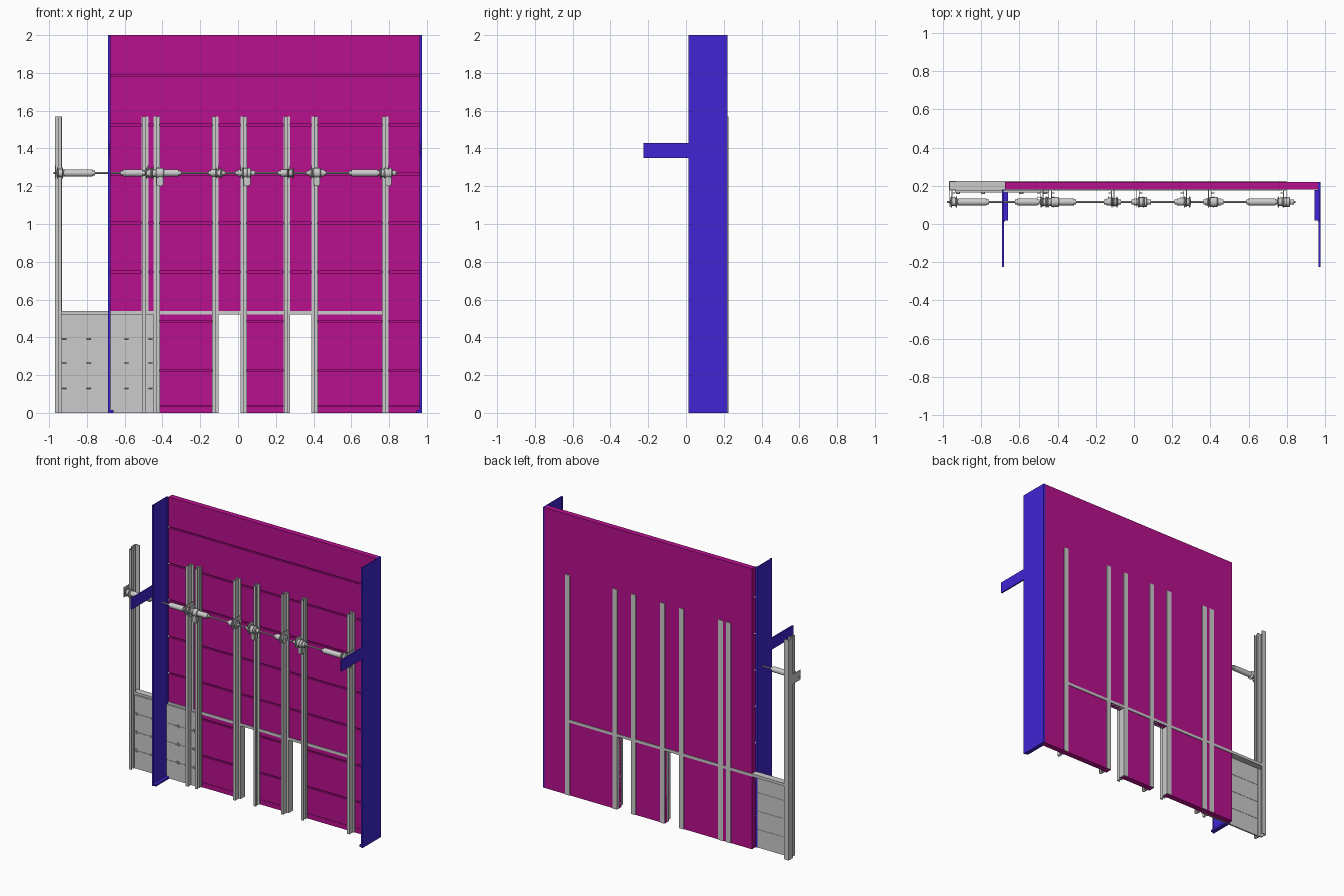
import bpy, bmesh, math
from mathutils import Matrix, Vector

if "Cube" in bpy.data.objects:
    bpy.data.objects.remove(bpy.data.objects["Cube"])


def material(name, rgb):
    m = bpy.data.materials.new(name)
    m.diffuse_color = (*rgb, 1)
    m.use_nodes = True
    m.node_tree.nodes["Principled BSDF"].inputs["Base Color"].default_value = m.diffuse_color
    return m


MAGENTA = material("magenta_panel", (0.48, 0.005, 0.27))
BLUE = material("blue_steel", (0.05, 0.018, 0.65))


def finish(name, bm, mat=None, smooth=False):
    bmesh.ops.recalc_face_normals(bm, faces=bm.faces)
    me = bpy.data.meshes.new(name)
    bm.to_mesh(me)
    bm.free()
    ob = bpy.data.objects.new(name, me)
    bpy.context.collection.objects.link(ob)
    if mat:
        me.materials.append(mat)
    if smooth:
        bpy.ops.object.select_all(action='DESELECT')
        ob.select_set(True)
        bpy.context.view_layer.objects.active = ob
        bpy.ops.object.shade_smooth_by_angle(angle=math.radians(35))
    return ob


def box(bm, x0, x1, y0, y1, z0, z1):
    mid = Vector(((x0 + x1) / 2, (y0 + y1) / 2, (z0 + z1) / 2))
    size = Matrix.Diagonal((x1 - x0, y1 - y0, z1 - z0, 1))
    bmesh.ops.create_cube(bm, size=1, matrix=Matrix.Translation(mid) @ size)


def turned(bm, pts, y, z, n=20):
    """Stepped round solid along x from (x, radius) points."""
    rings = [[bm.verts.new((x, y + r * math.cos(2 * math.pi * i / n),
                            z + r * math.sin(2 * math.pi * i / n)))
              for i in range(n)] for x, r in pts]
    for a, b in zip(rings, rings[1:]):
        for i in range(n):
            bm.faces.new((a[i], a[(i + 1) % n], b[(i + 1) % n], b[i]))
    bm.faces.new(rings[0])
    bm.faces.new(rings[-1])


XL, XR = -0.675, 0.962
OPENINGS = [(-0.104, 0.012), (0.275, 0.388)]
HEAD = 0.52
SHAFT_Y, SHAFT_Z = 0.115, 1.27

# wall backing sheet with two door notches
outline = [(XL, 0)]
for a, b in OPENINGS:
    outline += [(a, 0), (a, HEAD), (b, HEAD), (b, 0)]
outline += [(XR, 0), (XR, 2), (XL, 2)]
bm = bmesh.new()
face = bm.faces.new([bm.verts.new((x, 0.192, z)) for x, z in outline])
ext = bmesh.ops.extrude_face_region(bm, geom=[face])
bmesh.ops.translate(bm, vec=(0, 0.028, 0),
                    verts=[v for v in ext["geom"] if isinstance(v, bmesh.types.BMVert)])
finish("wall_backing", bm, MAGENTA)

# wall boards separated by recessed seams
bm = bmesh.new()
seams = [0, 0.035] + [0.225 + 0.26 * i for i in range(7)] + [2]
for z0, z1 in zip(seams, seams[1:]):
    lo = z0 + (0.001 if z0 == 0.035 else 0.005 if z0 > 0 else 0)
    hi = z1 - (0.001 if z1 == 0.035 else 0.005 if z1 < 2 else 0)
    if lo < HEAD:
        edges = [XL] + [x for o in OPENINGS for x in o] + [XR]
        for a, b in zip(edges[::2], edges[1::2]):
            box(bm, a, b, 0.18, 0.192, lo, min(hi, HEAD))
        lo = HEAD
    if hi > HEAD:
        box(bm, XL, XR, 0.18, 0.192, lo, hi)
finish("wall_boards", bm, MAGENTA)

# side columns, bracket arms and feet
for name, x, s in (("left", -0.689, 1), ("right", 0.975, -1)):
    bm = bmesh.new()

    def part(d0, d1, *yz):
        box(bm, min(x + s * d0, x + s * d1), max(x + s * d0, x + s * d1), *yz)
    part(0, 0.007, 0.012, 0.18, 0, 2)
    part(0, 0.014, 0.012, 0.018, 0, 2)
    part(0, 0.014, 0.174, 0.22 if s < 0 else 0.18, 0, 2)
    finish(name + "_column", bm, BLUE)
    bm = bmesh.new()
    part(0, 0.010, -0.225, 0.014, 1.35, 1.43)
    finish(name + "_bracket_arm", bm, BLUE)
    bm = bmesh.new()
    part(0.005, 0.030, 0.018, 0.178, 0, 0.014)
    finish(name + "_foot", bm, BLUE)

# door posts with guide tracks: (x, direction towards own door)
POSTS = [(-0.95, 1), (-0.492, -1), (-0.43, 1), (-0.12, -1),
         (0.03, 1), (0.258, -1), (0.406, 1), (0.78, -1)]
for i, (x, s) in enumerate(POSTS):
    bm = bmesh.new()
    w = 0.018

    def rail(a, b, y0, y1):
        box(bm, min(x + s * a, x + s * b), max(x + s * a, x + s * b), y0, y1, 0, 1.57)
    rail(-w, w, 0.174, 0.180)
    rail(-w, w, 0.219, 0.225)
    rail(-w, -w + 0.006, 0.180, 0.219)
    finish(f"door_post_{i + 1}", bm)
    bm = bmesh.new()
    rail(-0.004, 0.0, 0.135, 0.174)
    rail(0.0, 0.014, 0.135, 0.139)
    rail(0.0, 0.014, 0.160, 0.164)
    rail(0.012, 0.015, 0.135, 0.143)
    finish(f"guide_track_{i + 1}", bm)

# lintel over all doors
bm = bmesh.new()
box(bm, -0.965, 0.775, 0.176, 0.224, 0.52, 0.54)
finish("door_lintel", bm)

# lowered sectional door
bm = bmesh.new()
for i in range(4):
    box(bm, -0.935, -0.448, 0.166, 0.178, i * 0.131 + 0.001, (i + 1) * 0.131 - 0.001)
box(bm, -0.935, -0.448, 0.169, 0.176, 0, 0.524)
finish("sectional_door", bm)
bm = bmesh.new()
for k in (1, 2, 3):
    z = k * 0.131
    for x in (-0.92, -0.79, -0.59, -0.463):
        box(bm, x - 0.007, x + 0.007, 0.161, 0.166, z - 0.011, z + 0.011)
        turned(bm, [(x - 0.011, 0.004), (x + 0.011, 0.004)], 0.160, z, 8)
finish("door_hinges", bm)

# overhead shaft
bm = bmesh.new()
turned(bm, [(-0.978, 0.005), (0.845, 0.005)], SHAFT_Y, SHAFT_Z, 12)
finish("overhead_shaft", bm, smooth=True)

# counterbalance springs with end collars
SPRINGS = [(-0.92, -0.77), (-0.61, -0.505), (-0.405, -0.315), (-0.145, -0.08),
           (0.0, 0.07), (0.225, 0.285), (0.375, 0.455), (0.60, 0.74)]
for i, (a, b) in enumerate(SPRINGS):
    bm = bmesh.new()
    turned(bm, [(a - 0.012, 0.012), (a, 0.012), (a, 0.019), (b, 0.019),
                (b, 0.012), (b + 0.012, 0.012)], SHAFT_Y, SHAFT_Z)
    finish(f"spring_{i + 1}", bm, smooth=True)

# cable drums and bearing plates at each post
DRUMS = [-0.945, -0.475, -0.44, -0.105, 0.035, 0.275, 0.40, 0.765]
for i, ((px, s), d) in enumerate(zip(POSTS, DRUMS)):
    bm = bmesh.new()
    turned(bm, [(d - 0.016, 0.013), (d - 0.012, 0.03), (d - 0.008, 0.03), (d - 0.006, 0.02),
                (d + 0.012, 0.022), (d + 0.014, 0.03), (d + 0.018, 0.03), (d + 0.022, 0.012)],
           SHAFT_Y, SHAFT_Z)
    finish(f"cable_drum_{i + 1}", bm, smooth=True)
    bm = bmesh.new()
    bx = px - s * 0.016
    box(bm, bx - 0.002, bx + 0.002, 0.09, 0.176, SHAFT_Z - 0.03, SHAFT_Z + 0.04)
    finish(f"bearing_plate_{i + 1}", bm)

# drive units hanging under the shaft
for i, x in enumerate((-0.413, 0.047, 0.417, 0.795)):
    bm = bmesh.new()
    box(bm, x - 0.018, x + 0.018, 0.098, 0.132, 1.20, 1.26)
    bmesh.ops.bevel(bm, geom=[e for e in bm.edges], offset=0.006, segments=2, affect='EDGES')
    turned(bm, [(x - 0.022, 0.022), (x - 0.018, 0.026), (x + 0.018, 0.026), (x + 0.022, 0.022)],
           SHAFT_Y, SHAFT_Z)
    turned(bm, [(x + 0.022, 0.014), (x + 0.042, 0.014)], SHAFT_Y, SHAFT_Z)
    finish(f"drive_unit_{i + 1}", bm, smooth=True)
